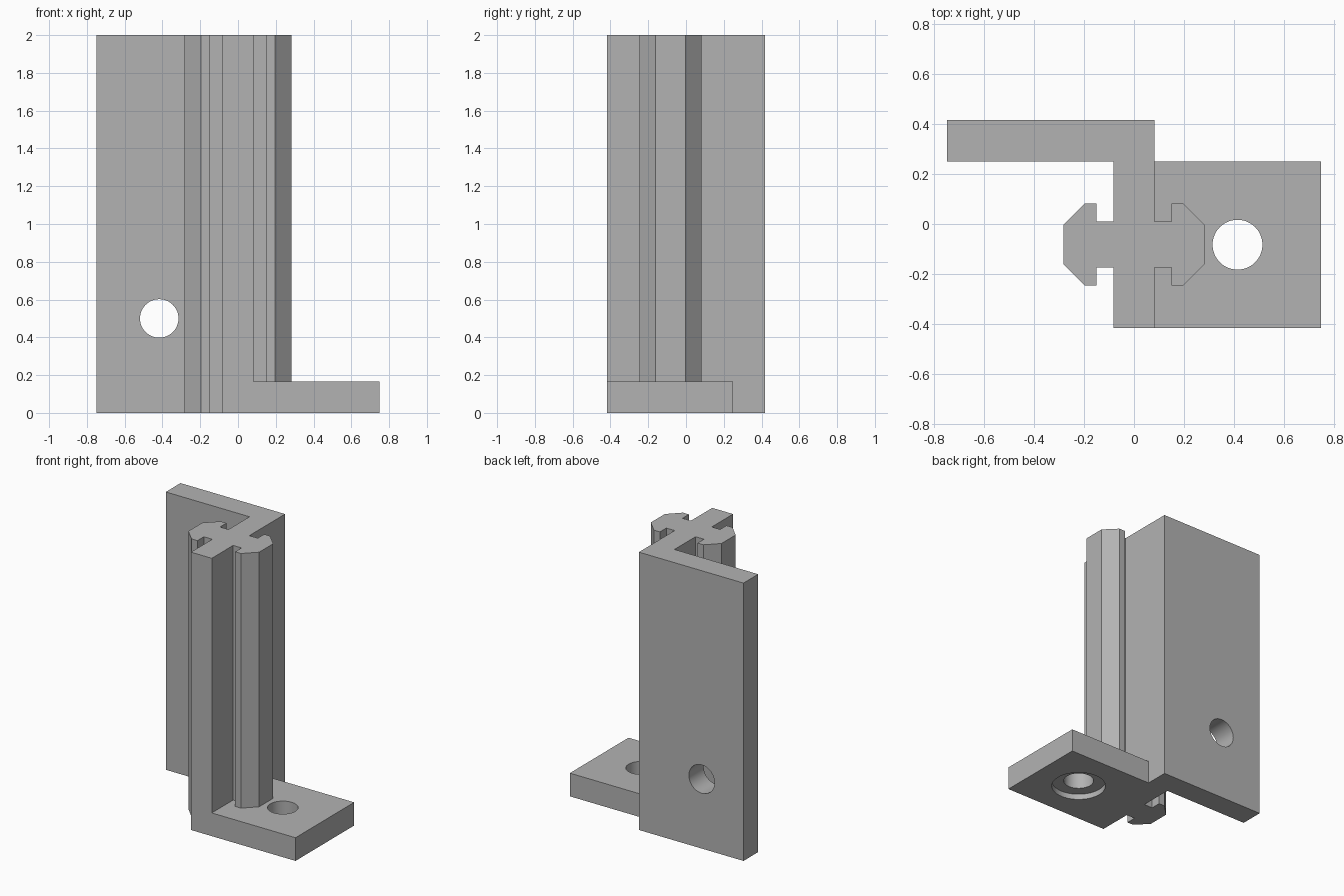
import bpy, bmesh, math

if "Cube" in bpy.data.objects:
    bpy.data.objects.remove(bpy.data.objects["Cube"])

grey = bpy.data.materials.new("plain grey")
grey.diffuse_color = (0.45, 0.45, 0.45, 1)
grey.use_nodes = True
grey.node_tree.nodes["Principled BSDF"].inputs["Base Color"].default_value = grey.diffuse_color


def prism(name, outline, z0, z1):
    """Extrude a flat outline from z0 to z1."""
    bm = bmesh.new()
    base = bm.faces.new([bm.verts.new((x, y, z0)) for x, y in outline])
    top = bmesh.ops.extrude_face_region(bm, geom=[base])["geom"]
    for v in top:
        if isinstance(v, bmesh.types.BMVert):
            v.co.z = z1
    bmesh.ops.recalc_face_normals(bm, faces=bm.faces)
    mesh = bpy.data.meshes.new(name)
    bm.to_mesh(mesh)
    bm.free()
    mesh.materials.append(grey)
    obj = bpy.data.objects.new(name, mesh)
    bpy.context.collection.objects.link(obj)
    return obj


def drill(name, radius, depth, location, rotation=(0, 0, 0)):
    bpy.ops.mesh.primitive_cylinder_add(vertices=48, radius=radius, depth=depth,
                                        location=location, rotation=rotation)
    obj = bpy.context.object
    obj.name = name
    obj.data.materials.append(grey)
    return obj


def combine(target, tool, operation):
    """Apply a boolean and remove the tool."""
    mod = target.modifiers.new(operation, 'BOOLEAN')
    mod.operation, mod.solver, mod.object = operation, 'EXACT', tool
    bpy.context.view_layer.objects.active = target
    bpy.ops.object.modifier_apply(modifier=mod.name)
    bpy.data.objects.remove(tool)


# Hooked rail section on one side, bottom to top, mirrored for the other side
CY = -0.082
half = [(0.083, 0.092), (0.15, 0.092), (0.15, 0.165), (0.197, 0.165), (0.282, 0.08)]
right = [(x, CY - y) for x, y in half] + [(x, CY + y) for x, y in reversed(half)]
left = [(-x, y) for x, y in reversed(right)]

# Upright: web, both rails and back plate in one section
outline = ([(-0.083, -0.417), (0.083, -0.417)] + right +
           [(0.083, 0.417), (-0.75, 0.417), (-0.75, 0.25), (-0.083, 0.25)] + left)
bracket = prism("bracket", outline, 0, 2)

# Foot plate
foot = prism("foot", [(0, -0.417), (0.75, -0.417), (0.75, 0.25), (0, 0.25)], 0, 0.167)
combine(bracket, foot, 'UNION')

# Foot hole with recess underneath, and back plate hole
combine(bracket, drill("foot_hole", 0.1, 0.6, (0.415, -0.083, 0.1)), 'DIFFERENCE')
combine(bracket, drill("foot_recess", 0.18, 0.08, (0.415, -0.083, 0)), 'DIFFERENCE')
combine(bracket, drill("plate_hole", 0.102, 0.6, (-0.417, 0.333, 0.5),
                       (math.pi / 2, 0, 0)), 'DIFFERENCE')

# Smooth bores, sharp edges elsewhere
bpy.ops.object.select_all(action='DESELECT')
bracket.select_set(True)
bpy.context.view_layer.objects.active = bracket
bpy.ops.object.shade_smooth_by_angle(angle=math.radians(30))
